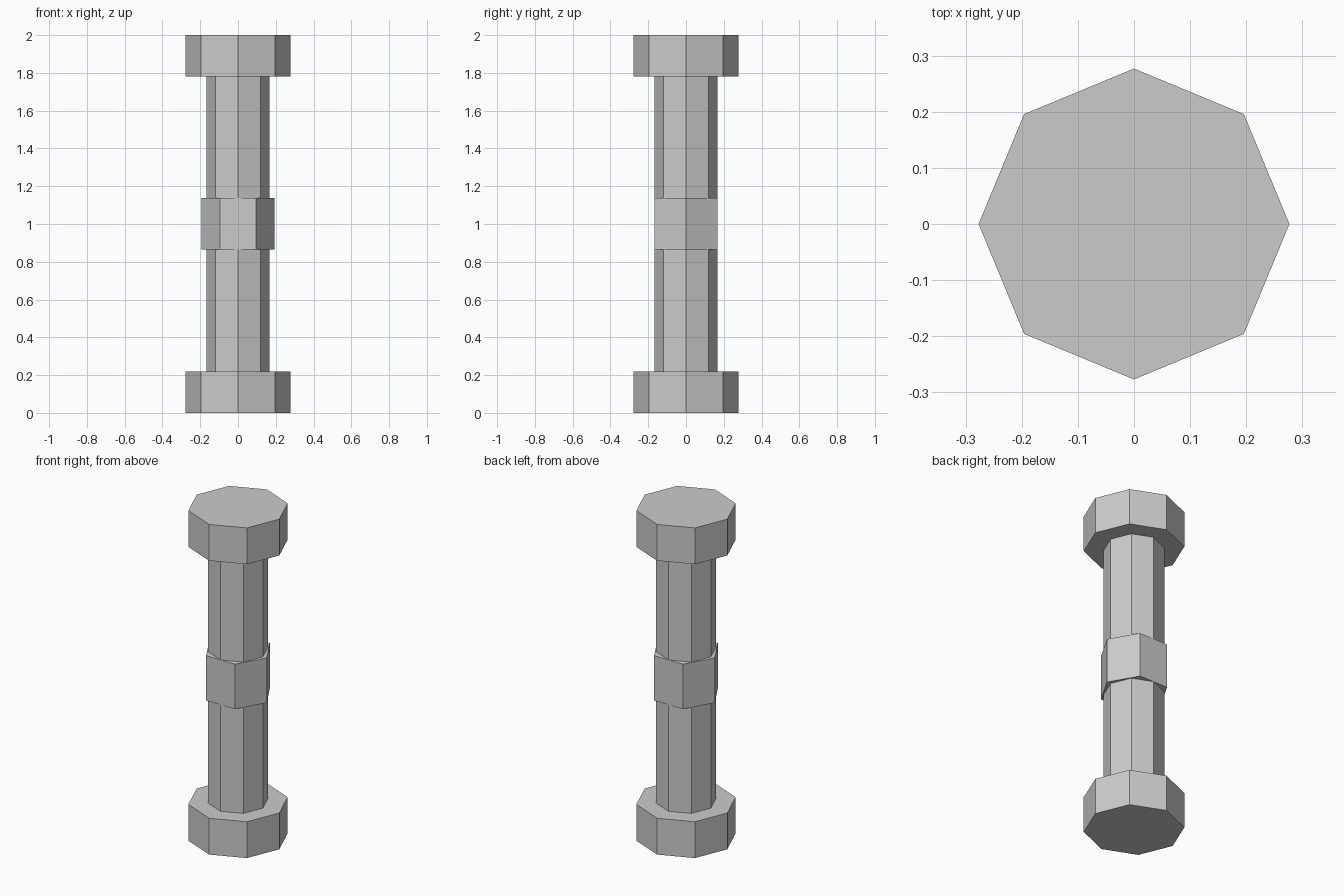
import bpy
import math

if "Cube" in bpy.data.objects:
    bpy.data.objects.remove(bpy.data.objects["Cube"])


def prism(name, sides, radius, z0, z1, turn=0.0):
    """Flat-shaded upright prism from z0 to z1; turn=0 puts a corner on +y."""
    bpy.ops.mesh.primitive_cylinder_add(
        vertices=sides, radius=radius, depth=z1 - z0,
        location=(0, 0, (z0 + z1) / 2), rotation=(0, 0, turn))
    obj = bpy.context.object
    obj.name = name
    return obj


# Octagonal end caps
for name, z in (("bottom_cap", 0.0), ("top_cap", 1.78)):
    prism(name, 8, 0.277, z, z + 0.22)

# Octagonal shaft between the caps
prism("shaft", 8, 0.167, 0.22, 1.78)

# Hexagonal collar around the middle, corners on the x axis
prism("middle_collar", 6, 0.193, 0.865, 1.137, math.radians(30))
